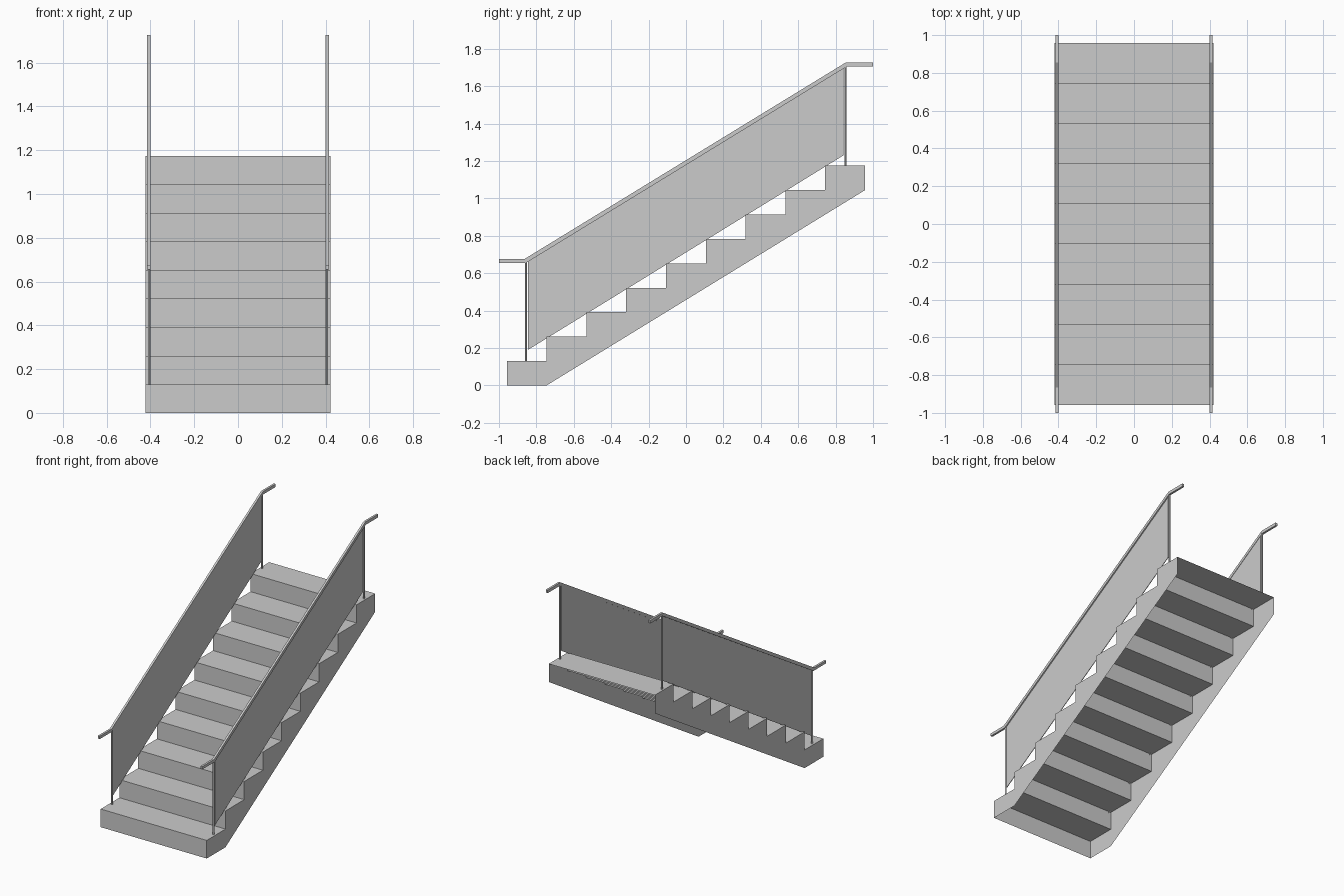
import bpy, bmesh

if "Cube" in bpy.data.objects:
    bpy.data.objects.remove(bpy.data.objects["Cube"])

N, RISE, RUN, Y0, W = 9, 0.1305, 0.2128, -0.958, 0.422


def finish(name, bm):
    bmesh.ops.remove_doubles(bm, verts=bm.verts, dist=1e-5)
    me = bpy.data.meshes.new(name)
    bm.to_mesh(me)
    bm.free()
    ob = bpy.data.objects.new(name, me)
    bpy.context.collection.objects.link(ob)
    return ob


def plate(name, profile, x, thick):
    """Side profile (y, z) extruded along x, centred on x; zero thickness gives a sheet."""
    bm = bmesh.new()
    face = bm.faces.new([bm.verts.new((x - thick / 2, y, z)) for y, z in profile])
    if thick:
        r = bmesh.ops.extrude_face_region(bm, geom=[face])
        vs = [v for v in r["geom"] if isinstance(v, bmesh.types.BMVert)]
        bmesh.ops.translate(bm, verts=vs, vec=(thick, 0, 0))
    bmesh.ops.recalc_face_normals(bm, faces=bm.faces)
    return finish(name, bm)


# stepped line: riser, tread, riser, tread...
line = [(Y0, 0)]
for i in range(N):
    line += [(Y0 + i * RUN, (i + 1) * RISE), (Y0 + (i + 1) * RUN, (i + 1) * RISE)]
yb = Y0 + N * RUN

# treads and risers: one folded sheet, open underneath
bm = bmesh.new()
rows = [[bm.verts.new((s * W, y, z)) for s in (-1, 1)] for y, z in line]
for a, b in zip(rows, rows[1:]):
    bm.faces.new((a[0], a[1], b[1], b[0]))
finish("treads_and_risers", bm)

# rail centre line with level ends
top = [(-1, 0.675), (-0.865, 0.675), (0.855, 1.727), (1, 1.727)]
bottom = [(1, 1.705), (0.86, 1.705), (-0.855, 0.655), (-1, 0.655)]

for side, s in (("left", -1), ("right", 1)):
    # stringer
    plate(side + "_stringer",
          line + [(yb, (N - 1) * RISE), (Y0 + RUN, 0)], s * W, 0)
    x = s * 0.408
    # handrail
    plate(side + "_handrail", top + bottom, x, 0.015)
    # infill panel
    plate(side + "_panel",
          [(-0.845, 0.19), (0.842, 1.23), (0.842, 1.705), (-0.845, 0.668)],
          s * 0.405, 0.004)
    # posts
    for end, y, z0, z1 in (("lower", -0.855, RISE, 0.665),
                           ("upper", 0.853, N * RISE, 1.715)):
        bpy.ops.mesh.primitive_cylinder_add(
            vertices=12, radius=0.006, depth=z1 - z0, location=(s * 0.405, y, (z0 + z1) / 2))
        bpy.context.object.name = side + "_" + end + "_post"
        bpy.ops.object.shade_smooth_by_angle()
